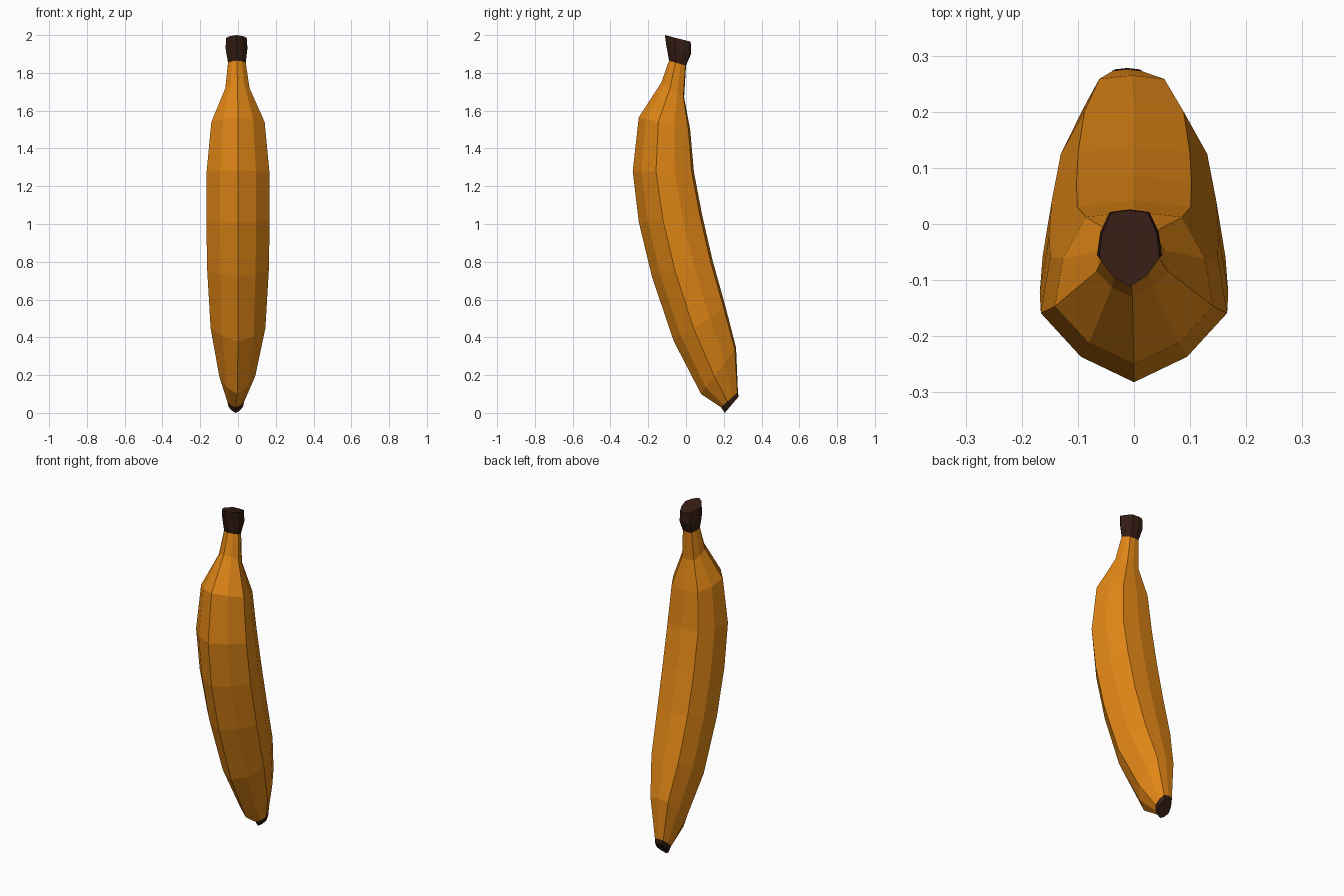
import bpy, bmesh

if "Cube" in bpy.data.objects:
    bpy.data.objects.remove(bpy.data.objects["Cube"])

def material(name, rgb):
    m = bpy.data.materials.new(name)
    m.diffuse_color = (*rgb, 1)
    m.use_nodes = True
    m.node_tree.nodes["Principled BSDF"].inputs["Base Color"].default_value = m.diffuse_color
    return m

PEEL = material("peel", (0.75, 0.24, 0.008))
DARK = material("dark_brown", (0.035, 0.012, 0.007))

# Half of the pentagonal section: (fraction of half width, fraction from front to back)
HALF = [(0, 0), (0.57, 0.14), (1, 0.38), (0.9, 0.69), (0.61, 0.965), (0, 1)]
SECTION = HALF + [(-x, t) for x, t in HALF[-2:0:-1]]

def loft(name, rings, mat, cap_start, cap_end):
    """Each ring: front y, front z, back y, back z, half width, x centre."""
    bm = bmesh.new()
    loops = []
    for fy, fz, by, bz, w, cx in rings:
        loops.append([bm.verts.new((cx + x * w, fy + (by - fy) * t, fz + (bz - fz) * t))
                      for x, t in SECTION])
    n = len(SECTION)
    for a, b in zip(loops, loops[1:]):
        for i in range(n):
            j = (i + 1) % n
            bm.faces.new((a[i], a[j], b[j], b[i]))
    if cap_start:
        bm.faces.new(loops[0][::-1])
    if cap_end:
        bm.faces.new(loops[-1])
    bmesh.ops.recalc_face_normals(bm, faces=bm.faces)
    me = bpy.data.meshes.new(name)
    bm.to_mesh(me)
    bm.free()
    me.materials.append(mat)
    ob = bpy.data.objects.new(name, me)
    bpy.context.collection.objects.link(ob)
    return ob

TIP = (0.185, 0.03, 0.275, 0.11, 0.045, -0.012)
NECK = (-0.09, 1.865, 0.0, 1.838, 0.047, -0.006)

# Curved peel, from blossom tip to neck
loft("peel", [
    TIP,
    (0.08, 0.10, 0.265, 0.345, 0.095, -0.004),
    (-0.065, 0.38, 0.21, 0.56, 0.145, 0),
    (-0.18, 0.72, 0.14, 0.81, 0.163, 0),
    (-0.25, 1.01, 0.085, 1.05, 0.168, 0),
    (-0.282, 1.28, 0.042, 1.275, 0.166, 0),
    (-0.25, 1.565, 0.022, 1.50, 0.141, 0),
    (-0.13, 1.75, -0.01, 1.67, 0.064, -0.003),
    NECK], PEEL, False, False)

# Dark blossom end
loft("blossom_tip", [(0.205, 0.0, 0.278, 0.085, 0.038, -0.012), TIP], DARK, True, False)

# Dark flared stem end
loft("stem_end", [
    NECK,
    (-0.105, 1.95, 0.026, 1.90, 0.058, -0.008),
    (-0.112, 2.0, 0.025, 1.965, 0.054, -0.008)], DARK, False, True)
